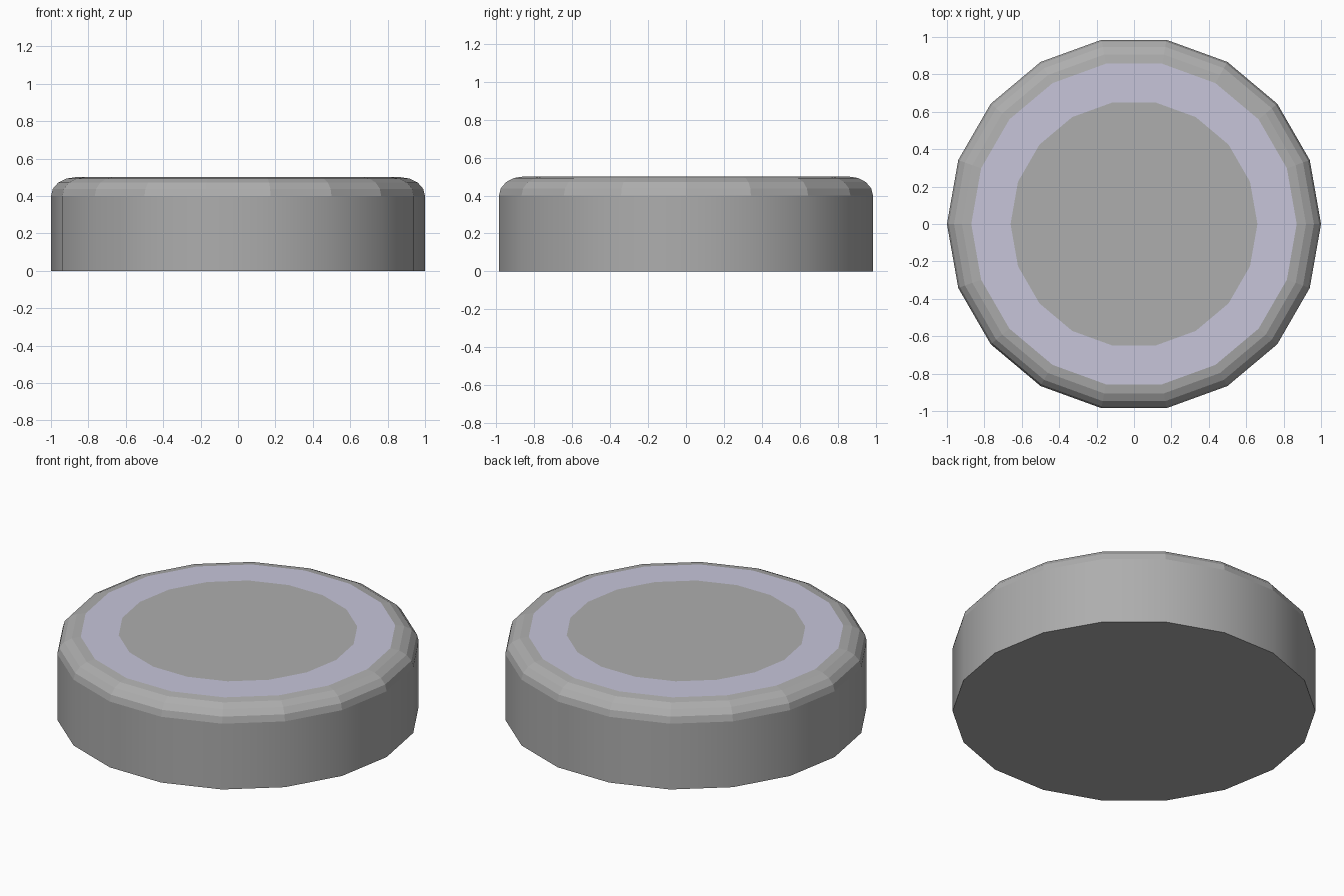
import bpy, bmesh, math

if "Cube" in bpy.data.objects:
    bpy.data.objects.remove(bpy.data.objects["Cube"])

SIDES = 18


def material(name, rgb):
    m = bpy.data.materials.new(name)
    m.diffuse_color = (*rgb, 1)
    m.use_nodes = True
    m.node_tree.nodes["Principled BSDF"].inputs["Base Color"].default_value = m.diffuse_color
    return m


grey = material("grey", (0.42, 0.42, 0.42))
lilac = material("pale_lilac", (0.57, 0.56, 0.70))

# Profile of (radius, height): straight wall, rounded shoulder, flat top rings
profile = [(1.0, 0.0)]
for i in range(5):
    a = math.radians(22.5 * i)
    profile.append((0.87 + 0.13 * math.cos(a), 0.4 + 0.1 * math.sin(a)))
profile.append((0.66, 0.5))

# Lathe the profile into a low-sided puck
bm = bmesh.new()
rings = []
for r, z in profile:
    rings.append([bm.verts.new((r * math.cos(2 * math.pi * k / SIDES),
                                r * math.sin(2 * math.pi * k / SIDES), z))
                  for k in range(SIDES)])
for j in range(len(rings) - 1):
    for k in range(SIDES):
        n = (k + 1) % SIDES
        f = bm.faces.new((rings[j][k], rings[j][n], rings[j + 1][n], rings[j + 1][k]))
        f.smooth = j == 0                                    # smooth wall only
        f.material_index = 1 if j == len(rings) - 2 else 0   # lilac ring on top
bm.faces.new(rings[-1])             # centre disc
bm.faces.new(rings[0][::-1])        # underside

mesh = bpy.data.meshes.new("round_puck")
bm.to_mesh(mesh)
bm.free()
mesh.materials.append(grey)
mesh.materials.append(lilac)
puck = bpy.data.objects.new("round_puck", mesh)
bpy.context.collection.objects.link(puck)
